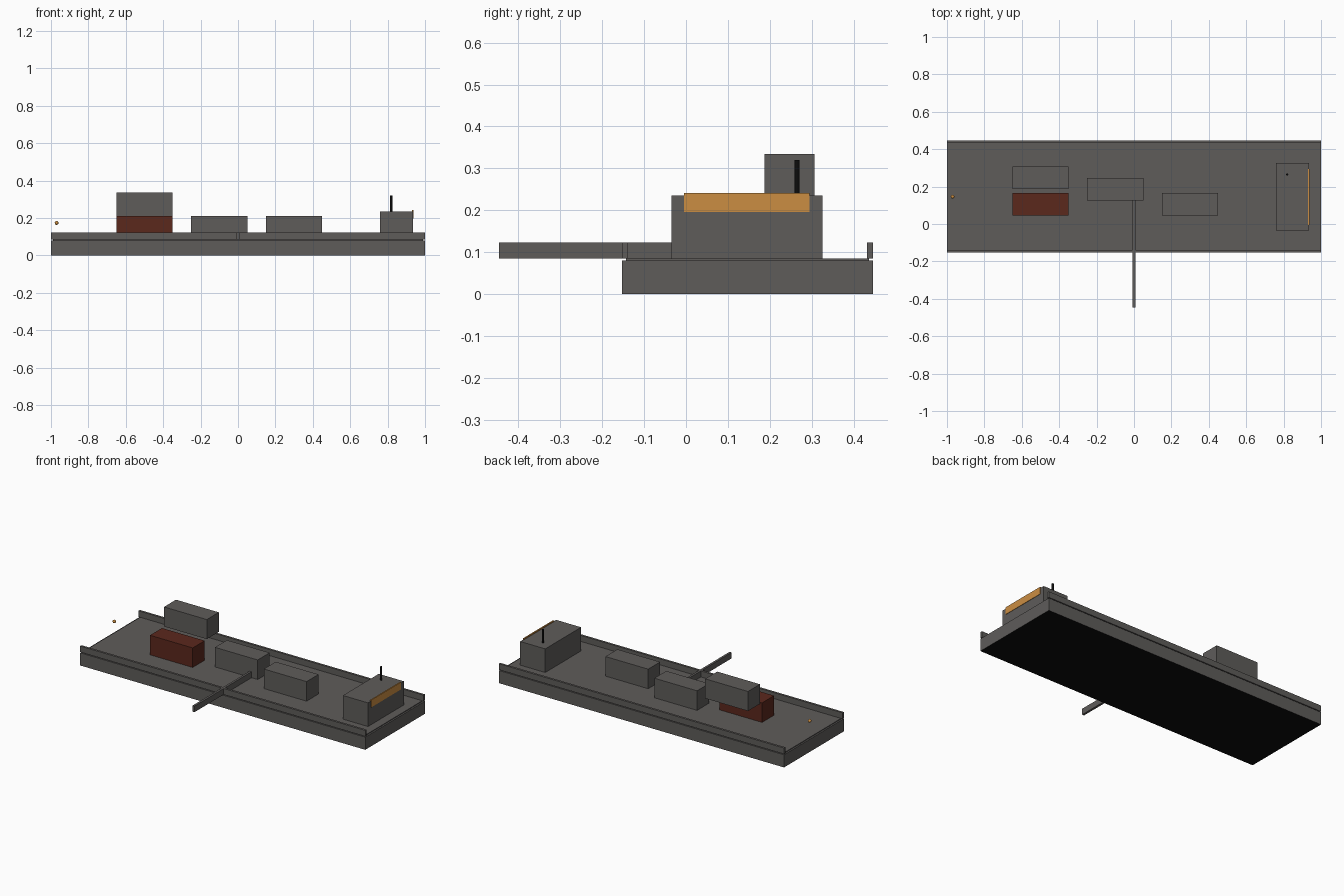
import bpy
import bmesh
from mathutils import Matrix

if "Cube" in bpy.data.objects:
    bpy.data.objects.remove(bpy.data.objects["Cube"])


def material(name, rgb):
    m = bpy.data.materials.new(name)
    m.diffuse_color = (*rgb, 1.0)
    m.use_nodes = True
    m.node_tree.nodes["Principled BSDF"].inputs["Base Color"].default_value = m.diffuse_color
    return m


GREY = material("dark_grey", (0.113, 0.107, 0.102))
RUST = material("rust_red", (0.105, 0.021, 0.012))
AMBER = material("amber", (0.60, 0.27, 0.055))
BLACK = material("black", (0.004, 0.004, 0.004))


def finish(name, bm, mat):
    mesh = bpy.data.meshes.new(name)
    bm.to_mesh(mesh)
    bm.free()
    mesh.materials.append(mat)
    ob = bpy.data.objects.new(name, mesh)
    bpy.context.collection.objects.link(ob)
    return ob


def box(name, x, y, z, mat=GREY):
    """Box from (min, max) ranges on each axis."""
    bm = bmesh.new()
    size = [r[1] - r[0] for r in (x, y, z)]
    mid = [(r[0] + r[1]) / 2 for r in (x, y, z)]
    bmesh.ops.create_cube(bm, size=1, matrix=Matrix.Translation(mid) @ Matrix.Diagonal((*size, 1)))
    return finish(name, bm, mat)


# Hull with a black underside, and the slightly inset deck plate
Y0, Y1 = -0.153, 0.446
DECK = 0.085
hull = box("hull", (-1, 1), (Y0, Y1), (0, 0.08))
hull.data.materials.append(BLACK)
for p in hull.data.polygons:
    p.material_index = 1 if p.normal.z < -0.5 else 0
box("deck", (-0.99, 0.99), (Y0 + 0.01, Y1 - 0.01), (0.08, DECK))

# Side rails and the cross beam jutting out over the front side
RAIL = (DECK, 0.123)
box("front_rail", (-1, 1), (Y0, Y0 + 0.014), RAIL)
box("back_rail", (-1, 1), (Y1 - 0.014, Y1), RAIL)
box("cross_beam", (-0.007, 0.007), (-0.446, 0.15), RAIL)

# Cargo containers: left x, front y, bottom z
for name, x, y, z, mat in (
    ("red_container", -0.65, 0.046, DECK, RUST),
    ("raised_container", -0.65, 0.187, 0.211, GREY),
    ("middle_container", -0.25, 0.126, DECK, GREY),
    ("right_container", 0.149, 0.046, DECK, GREY),
):
    box(name, (x, x + 0.3), (y, y + 0.12), (z, z + 0.124), mat)

# Wheelhouse with its window strip
box("wheelhouse", (0.76, 0.936), (-0.034, 0.325), (DECK, 0.235))
box("window_strip", (0.931, 0.9385), (-0.005, 0.295), (0.196, 0.242), AMBER)

# Mast on the roof
bm = bmesh.new()
bmesh.ops.create_cone(bm, cap_ends=True, segments=12, radius1=0.006, radius2=0.006, depth=0.085,
                      matrix=Matrix.Translation((0.819, 0.265, 0.2775)))
finish("mast", bm, BLACK)

# Small lamp over the left end
bm = bmesh.new()
bmesh.ops.create_uvsphere(bm, u_segments=12, v_segments=8, radius=0.01,
                          matrix=Matrix.Translation((-0.97, 0.146, 0.173)))
for f in bm.faces:
    f.smooth = True
finish("lamp", bm, AMBER)
